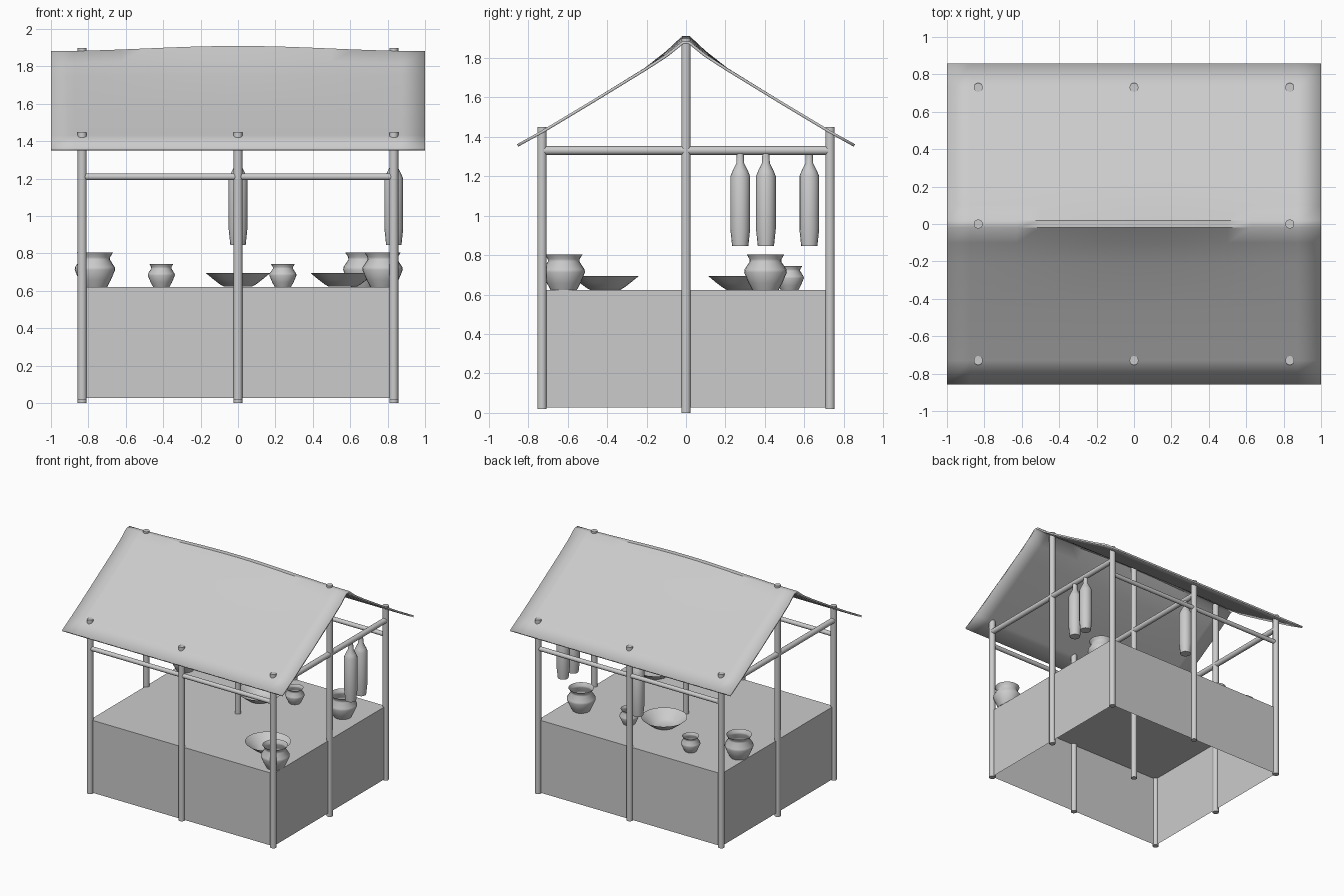
import bpy, bmesh, math
from mathutils import Vector

if "Cube" in bpy.data.objects:
    bpy.data.objects.remove(bpy.data.objects["Cube"])

PX, PY = 0.833, 0.73          # post spacing
TOP = 0.622                   # counter height


def finish(name, bm, smooth=True):
    bmesh.ops.recalc_face_normals(bm, faces=bm.faces)
    me = bpy.data.meshes.new(name)
    bm.to_mesh(me)
    bm.free()
    ob = bpy.data.objects.new(name, me)
    bpy.context.collection.objects.link(ob)
    if smooth:
        bpy.ops.object.select_all(action='DESELECT')
        ob.select_set(True)
        bpy.context.view_layer.objects.active = ob
        bpy.ops.object.shade_smooth_by_angle(angle=math.radians(40))
    return ob


def pole(name, a, b, r):
    a, b = Vector(a), Vector(b)
    bm = bmesh.new()
    bmesh.ops.create_cone(bm, cap_ends=True, segments=16, radius1=r, radius2=r,
                          depth=(b - a).length)
    ob = finish(name, bm)
    ob.location = (a + b) / 2
    ob.rotation_euler = (b - a).to_track_quat('Z', 'Y').to_euler()
    return ob


def lathe(name, profile, loc, cap_top=False, n=24):
    bm = bmesh.new()
    rings = []
    for r, z in profile:
        rings.append([bm.verts.new((r * math.cos(2 * math.pi * i / n),
                                    r * math.sin(2 * math.pi * i / n), z)) for i in range(n)])
    for lo, hi in zip(rings, rings[1:]):
        for i in range(n):
            j = (i + 1) % n
            bm.faces.new((lo[i], lo[j], hi[j], hi[i]))
    bm.faces.new(rings[0][::-1])
    if cap_top:
        bm.faces.new(rings[-1])
    ob = finish(name, bm)
    ob.location = loc
    return ob


# Posts: tall ones along the ridge, short ones along the eaves
for x in (-PX, 0, PX):
    pole("ridge_post", (x, 0, 0), (x, 0, 1.898), 0.024)
    for y in (-PY, PY):
        pole("eave_post", (x, y, 0.02), (x, y, 1.45), 0.024)
    # Cross rails running front to back
    pole("cross_rail", (x, -0.72, 1.33), (x, 0.72, 1.33), 0.022)
for y in (-PY, PY):
    pole("long_rail", (-0.82, y, 1.21), (0.82, y, 1.21), 0.018)

# Counter: box open underneath
bm = bmesh.new()
bmesh.ops.create_cube(bm, size=1)
for v in bm.verts:
    v.co = (v.co.x * 2 * PX, v.co.y * 2 * PY, TOP if v.co.z > 0 else 0.027)
bmesh.ops.delete(bm, geom=[f for f in bm.faces if f.normal.z < -0.5], context='FACES_ONLY')
finish("counter", bm, smooth=False)

# Cloth roof: sheet swept along x with a gentle rise at the middle of the ridge
half = [(0.857, 1.362), (0.73, 1.432), (0.47, 1.588), (0.21, 1.747), (0.1, 1.818), (0.02, 1.882)]
section = [(-y, z) for y, z in half] + [(y, z) for y, z in reversed(half)]
xs = [-1 + i / 8 for i in range(17)]
bm = bmesh.new()
cols = []
for x in xs:
    lift = 0.03 * (0.5 + 0.5 * math.cos(math.pi * abs(x))) if abs(x) < 1 else 0
    cols.append([bm.verts.new((x, y, z + lift * max(0, 1 - abs(y) / 0.22)))
                 for y, z in section])
for a, b in zip(cols, cols[1:]):
    for i in range(len(section) - 1):
        bm.faces.new((a[i], b[i], b[i + 1], a[i + 1]))
roof = finish("roof", bm)
if roof.data.polygons[0].normal.z < 0:
    roof.data.flip_normals()
mod = roof.modifiers.new("thickness", 'SOLIDIFY')
mod.thickness = 0.014
mod.offset = -1

# Pots and bowls on the counter
pot = [(0.066, 0), (0.085, 0.035), (0.108, 0.09), (0.106, 0.105), (0.08, 0.145),
       (0.081, 0.158), (0.096, 0.182)]
for x, y in ((0.773, -0.62), (0.67, 0.403), (-0.765, 0.403)):
    lathe("large_pot", pot, (x, y, TOP))
for x, y in ((-0.41, 0.525), (0.24, 0.395)):
    lathe("small_pot", [(r * 0.67, z * 0.67) for r, z in pot], (x, y, TOP))
bowl = [(0.075, 0.001), (0.095, 0.012), (0.132, 0.04), (0.172, 0.073)]
for x, y in ((0, 0.283), (0.56, -0.41)):
    lathe("bowl", bowl, (x, y, TOP))

# Bottles hanging from the cross rails
bottle = [(0.041, 0.845), (0.05, 0.93), (0.05, 1.2), (0.04, 1.225), (0.02, 1.265), (0.018, 1.315)]
for x, y in ((PX, 0.275), (PX, 0.405), (0, 0.625)):
    lathe("hanging_bottle", bottle, (x, y, 0), cap_top=True, n=16)
